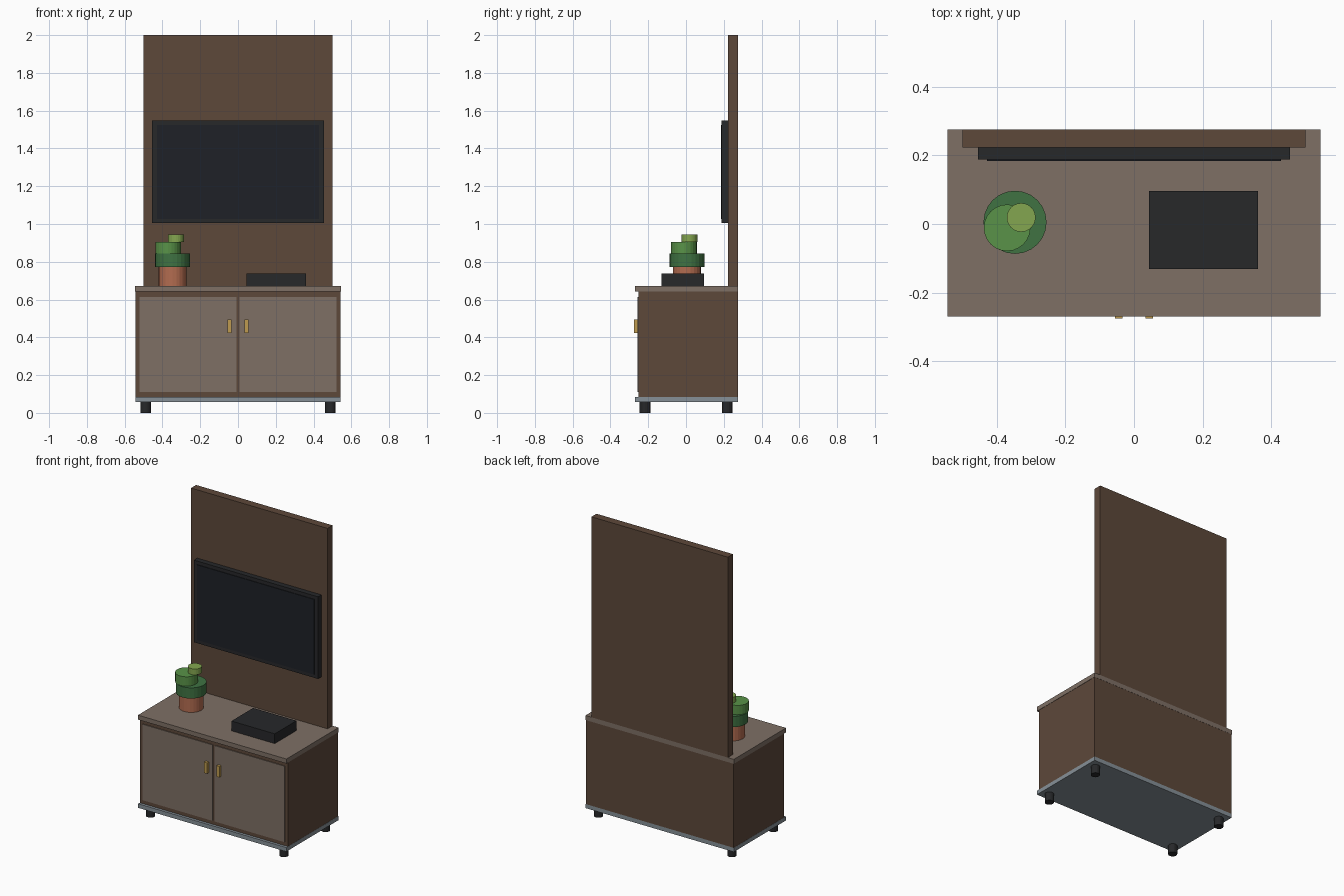
import bpy

if "Cube" in bpy.data.objects:
    bpy.data.objects.remove(bpy.data.objects["Cube"])

mats = {}


def paint(ob, name, rgb):
    if name not in mats:
        m = bpy.data.materials.new(name)
        m.diffuse_color = (*rgb, 1)
        m.use_nodes = True
        m.node_tree.nodes["Principled BSDF"].inputs["Base Color"].default_value = m.diffuse_color
        mats[name] = m
    ob.data.materials.append(mats[name])


def box(name, x, y, z, mat):
    """Box from (min, max) ranges on each axis."""
    bpy.ops.mesh.primitive_cube_add(size=1, location=[sum(r) / 2 for r in (x, y, z)])
    ob = bpy.context.object
    ob.name = name
    ob.scale = [r[1] - r[0] for r in (x, y, z)]
    bpy.ops.object.transform_apply(location=False, rotation=False, scale=True)
    paint(ob, *mat)
    return ob


def cylinder(name, x, y, z, r, mat, sides=24):
    """Upright flat-shaded cylinder spanning the z range."""
    bpy.ops.mesh.primitive_cylinder_add(vertices=sides, radius=r, depth=z[1] - z[0],
                                        location=(x, y, sum(z) / 2))
    ob = bpy.context.object
    ob.name = name
    paint(ob, *mat)
    return ob


WOOD = ("dark_wood", (0.11, 0.065, 0.042))
LIGHT = ("light_wood", (0.21, 0.16, 0.13))
METAL = ("grey_metal", (0.24, 0.28, 0.31))
BLACK = ("black_plastic", (0.02, 0.021, 0.023))
SCREEN = ("screen_glass", (0.013, 0.015, 0.02))
BRASS = ("brass", (0.52, 0.33, 0.08))
CLAY = ("clay", (0.45, 0.15, 0.08))
GREEN1 = ("dark_green", (0.05, 0.17, 0.055))
GREEN2 = ("mid_green", (0.1, 0.29, 0.065))
GREEN3 = ("light_green", (0.23, 0.38, 0.08))

# Cabinet
box("base_plate", (-0.543, 0.543), (-0.27, 0.275), (0.058, 0.085), METAL)
box("cabinet_body", (-0.542, 0.542), (-0.252, 0.275), (0.085, 0.642), WOOD)
box("cabinet_top", (-0.544, 0.544), (-0.27, 0.276), (0.642, 0.672), LIGHT)

# Doors, handles and feet, mirrored left and right
for side, s in (("left", -1), ("right", 1)):
    box(side + "_door", sorted((s * 0.007, s * 0.521)), (-0.257, -0.25), (0.11, 0.613), LIGHT)
    box(side + "_handle", sorted((s * 0.034, s * 0.056)), (-0.276, -0.256), (0.422, 0.494), BRASS)
    for end, y in (("front", -0.217), ("back", 0.218)):
        cylinder(f"{end}_{side}_foot", s * 0.489, y, (0, 0.058), 0.028, BLACK, 16)

# Back panel with the television
box("back_panel", (-0.5, 0.5), (0.223, 0.276), (0.672, 2.0), WOOD)
box("television_frame", (-0.455, 0.455), (0.188, 0.223), (1.004, 1.548), BLACK)
box("television_screen", (-0.429, 0.429), (0.184, 0.19), (1.027, 1.525), SCREEN)

# Media box on the cabinet top
box("media_box", (0.044, 0.361), (-0.131, 0.096), (0.672, 0.737), BLACK)

# Potted plant
cylinder("plant_pot", -0.346, 0.005, (0.672, 0.772), 0.074, CLAY)
cylinder("lower_foliage", -0.347, 0.005, (0.772, 0.843), 0.092, GREEN1)
cylinder("middle_foliage", -0.37, -0.011, (0.843, 0.905), 0.068, GREEN2)
cylinder("upper_foliage", -0.329, 0.019, (0.905, 0.944), 0.042, GREEN3)
